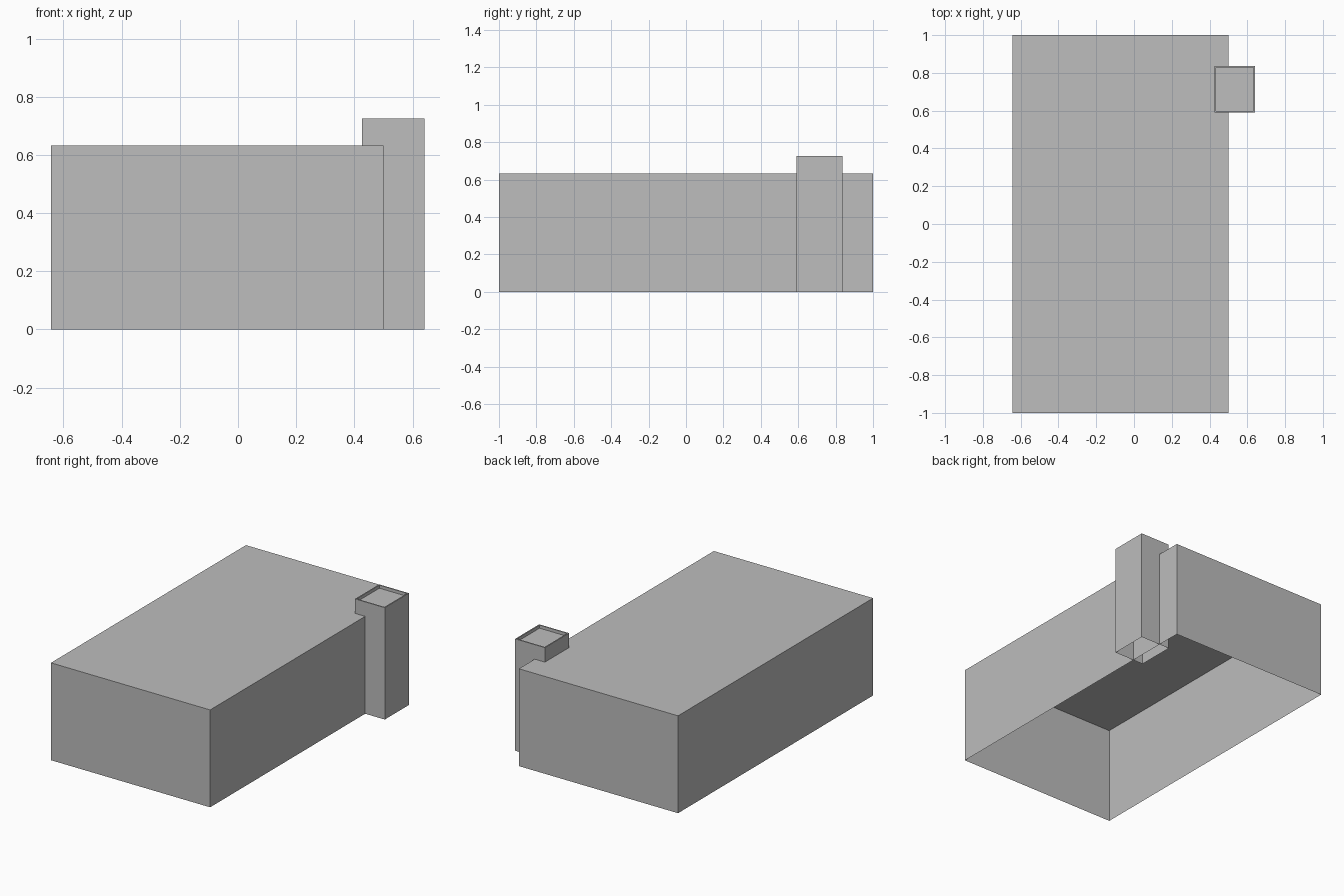
import bpy
import bmesh
from mathutils import Vector

cube = bpy.data.objects.get("Cube")
if cube:
    bpy.data.objects.remove(cube, do_unlink=True)

grey = bpy.data.materials.new("light grey")
grey.use_nodes = True
COLOUR = (0.51, 0.51, 0.51, 1)
grey.diffuse_color = COLOUR
grey.node_tree.nodes["Principled BSDF"].inputs["Base Color"].default_value = COLOUR


def open_box(name, low, high, rim=0, recess=0):
    """Box without a floor; an optional rim surrounds a sunken top."""
    low, high = Vector(low), Vector(high)
    bm = bmesh.new()
    bmesh.ops.create_cube(bm, size=1)
    for v in bm.verts:
        v.co = (low + high) / 2 + v.co * (high - low)
    bm.normal_update()
    floor = [f for f in bm.faces if f.normal.z < -0.5]
    top = [f for f in bm.faces if f.normal.z > 0.5]
    bmesh.ops.delete(bm, geom=floor, context='FACES')
    if rim:
        bmesh.ops.inset_region(bm, faces=top, thickness=rim)
        # Extrude the inner panel down so the recess has upright walls
        inner = bmesh.ops.extrude_discrete_faces(bm, faces=top)["faces"]
        bmesh.ops.translate(bm, vec=(0, 0, -recess),
                            verts=list({v for f in inner for v in f.verts}))
    mesh = bpy.data.meshes.new(name)
    bm.to_mesh(mesh)
    bm.free()
    mesh.materials.append(grey)
    obj = bpy.data.objects.new(name, mesh)
    bpy.context.collection.objects.link(obj)
    return obj


# Flat-roofed building shell
open_box("building", (-0.643, -1, 0), (0.5, 1, 0.632))

# Chimney straddling the side wall, with a sunken top
open_box("chimney", (0.427, 0.59, 0), (0.641, 0.837, 0.726), rim=0.011, recess=0.02)
